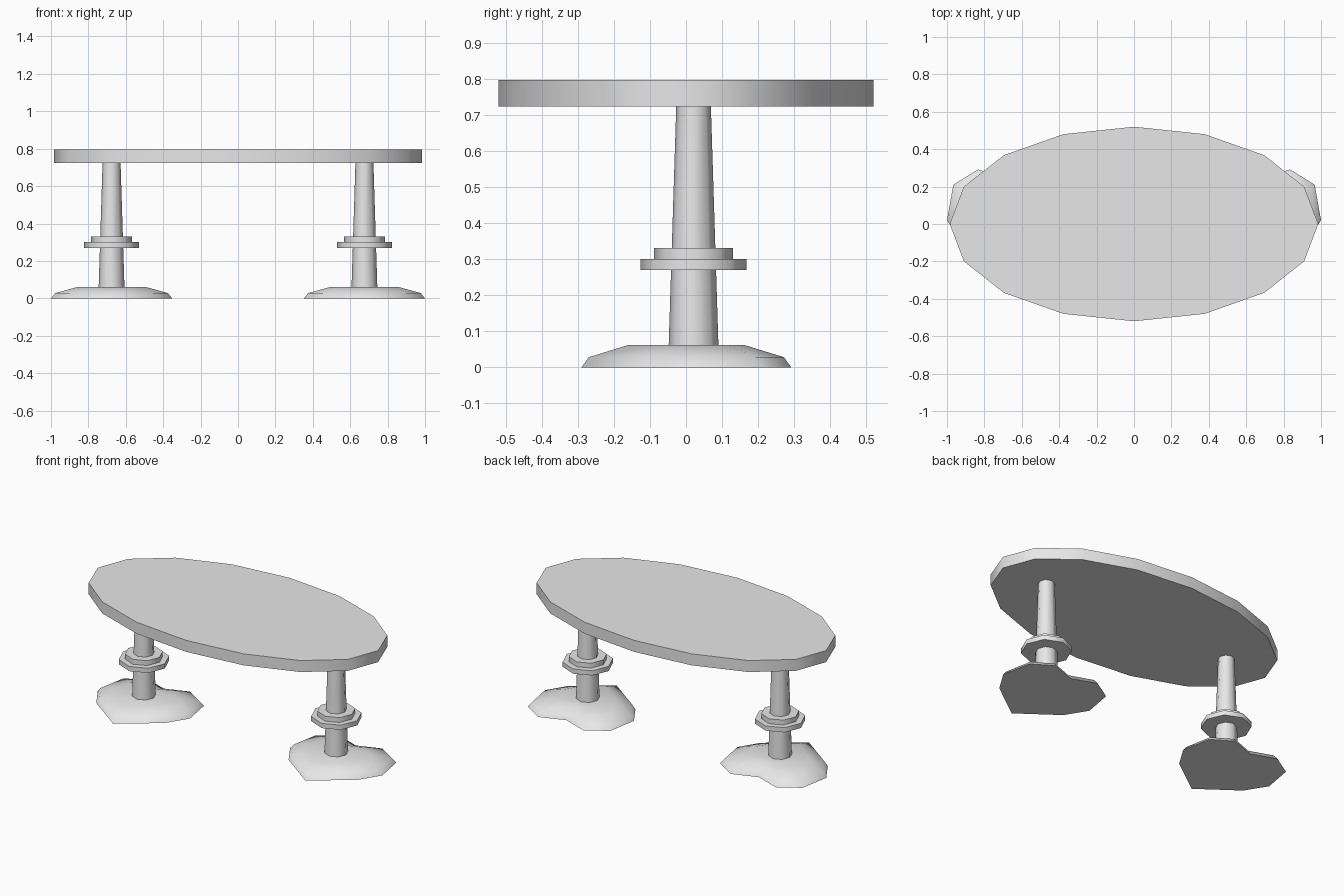
import bpy, bmesh, math

cube = bpy.data.objects.get("Cube")
if cube:
    bpy.data.objects.remove(cube, do_unlink=True)

grey = bpy.data.materials.new("plain_grey")
grey.use_nodes = True
grey.diffuse_color = (0.8, 0.8, 0.8, 1)
grey.node_tree.nodes["Principled BSDF"].inputs["Base Color"].default_value = (0.8, 0.8, 0.8, 1)


def ellipse(rx, ry, sides):
    """Outline with a corner on each axis."""
    steps = [2 * math.pi * i / sides for i in range(sides)]
    return [(rx * math.cos(a), ry * math.sin(a)) for a in steps]


def loft(name, outline, layers, location):
    """Stack scaled copies of an outline; layers are (scale, z)."""
    bm = bmesh.new()
    rings = [[bm.verts.new((x * s, y * s, z)) for x, y in outline] for s, z in layers]
    n = len(outline)
    for low, high in zip(rings, rings[1:]):
        for i in range(n):
            j = (i + 1) % n
            bm.faces.new((low[i], low[j], high[j], high[i]))
    bm.faces.new(rings[0][::-1])
    bm.faces.new(rings[-1])
    bmesh.ops.recalc_face_normals(bm, faces=bm.faces)
    mesh = bpy.data.meshes.new(name)
    bm.to_mesh(mesh)
    bm.free()
    mesh.materials.append(grey)
    obj = bpy.data.objects.new(name, mesh)
    obj.location = location
    bpy.context.collection.objects.link(obj)
    bpy.ops.object.select_all(action='DESELECT')
    obj.select_set(True)
    bpy.context.view_layer.objects.active = obj
    bpy.ops.object.shade_smooth_by_angle(angle=math.radians(75))
    return obj


# Oval top
loft("table_top", ellipse(0.985, 0.52, 16), [(1, 0.724), (1, 0.797)], (0, 0, 0))

# Heart-shaped foot outline: right half, mirrored to the left
half = [(0.24, -0.115), (0.324, 0.02), (0.29, 0.21), (0.158, 0.292)]
foot = [(0, -0.29)] + half + [(0, 0.235)] + [(-x, y) for x, y in reversed(half)]

# Two pedestals
for side, x in (("left", 0.676), ("right", -0.676)):
    loft(side + "_foot", foot, [(1, 0), (0.93, 0.028), (0.55, 0.062)], (x, 0, 0))
    axis = (x, 0.021, 0)
    loft(side + "_column", ellipse(1, 1, 8), [(0.07, 0.03), (0.048, 0.726)], axis)
    loft(side + "_lower_collar", ellipse(0.147, 0.147, 8), [(1, 0.27), (1, 0.3)], axis)
    loft(side + "_upper_collar", ellipse(0.11, 0.11, 8), [(1, 0.3), (1, 0.331)], axis)
